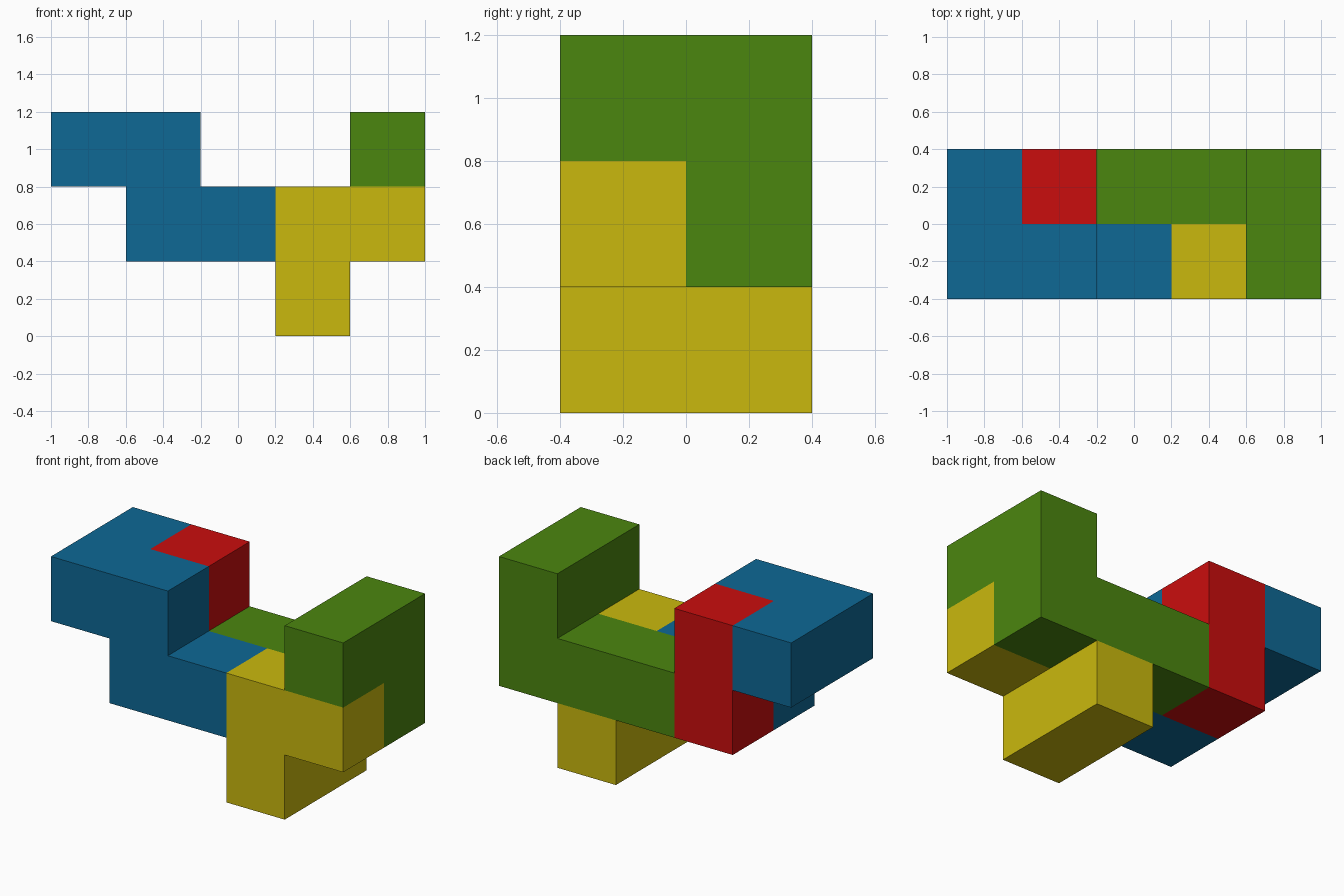
import bpy, bmesh
from mathutils import Vector

if "Cube" in bpy.data.objects:
    bpy.data.objects.remove(bpy.data.objects["Cube"])

S = 0.4                      # edge of one unit cube
ORIGIN = Vector((-1.0, -0.4, 0.0))


def linear(c):
    c /= 255
    return c / 12.92 if c <= 0.04045 else ((c + 0.055) / 1.055) ** 2.4


def material(name, rgb):
    m = bpy.data.materials.new(name)
    m.diffuse_color = (*[linear(c) for c in rgb], 1.0)
    m.use_nodes = True
    m.node_tree.nodes["Principled BSDF"].inputs["Base Color"].default_value = m.diffuse_color
    return m


def block(name, cells, rgb):
    """Solid piece made of unit cubes, with only its outer skin kept."""
    bm = bmesh.new()
    for cell in cells:
        for axis in range(3):
            for side in (0, 1):
                near = list(cell)
                near[axis] += 2 * side - 1
                if tuple(near) in cells:
                    continue
                u, v = (axis + 1) % 3, (axis + 2) % 3
                corners = []
                for a, b in ((0, 0), (1, 0), (1, 1), (0, 1)):
                    p = list(cell)
                    p[axis] += side
                    p[u] += a
                    p[v] += b
                    corners.append(bm.verts.new(ORIGIN + Vector(p) * S))
                bm.faces.new(corners if side else corners[::-1])
    bmesh.ops.remove_doubles(bm, verts=bm.verts[:], dist=1e-4)
    # Merge the flat squares into whole faces
    bmesh.ops.dissolve_limit(bm, angle_limit=0.01, verts=bm.verts[:], edges=bm.edges[:])
    mesh = bpy.data.meshes.new(name)
    bm.to_mesh(mesh)
    bm.free()
    mesh.materials.append(material(name.split("_")[0], rgb))
    bpy.context.collection.objects.link(bpy.data.objects.new(name, mesh))


# Stepped piece at the left front
block("blue_block", {(0, 0, 2), (0, 1, 2), (1, 0, 2), (1, 0, 1), (2, 0, 1)}, (14, 104, 149))
# Upright two-cube piece at the back
block("red_block", {(1, 1, 1), (1, 1, 2)}, (202, 13, 13))
# Long back bar that rises and turns forward at the right
block("green_block", {(2, 1, 1), (3, 1, 1), (4, 1, 1), (4, 1, 2), (4, 0, 2)}, (75, 134, 15))
# Foot and front piece
block("yellow_block", {(3, 0, 0), (3, 1, 0), (3, 0, 1), (4, 0, 1)}, (202, 185, 13))
